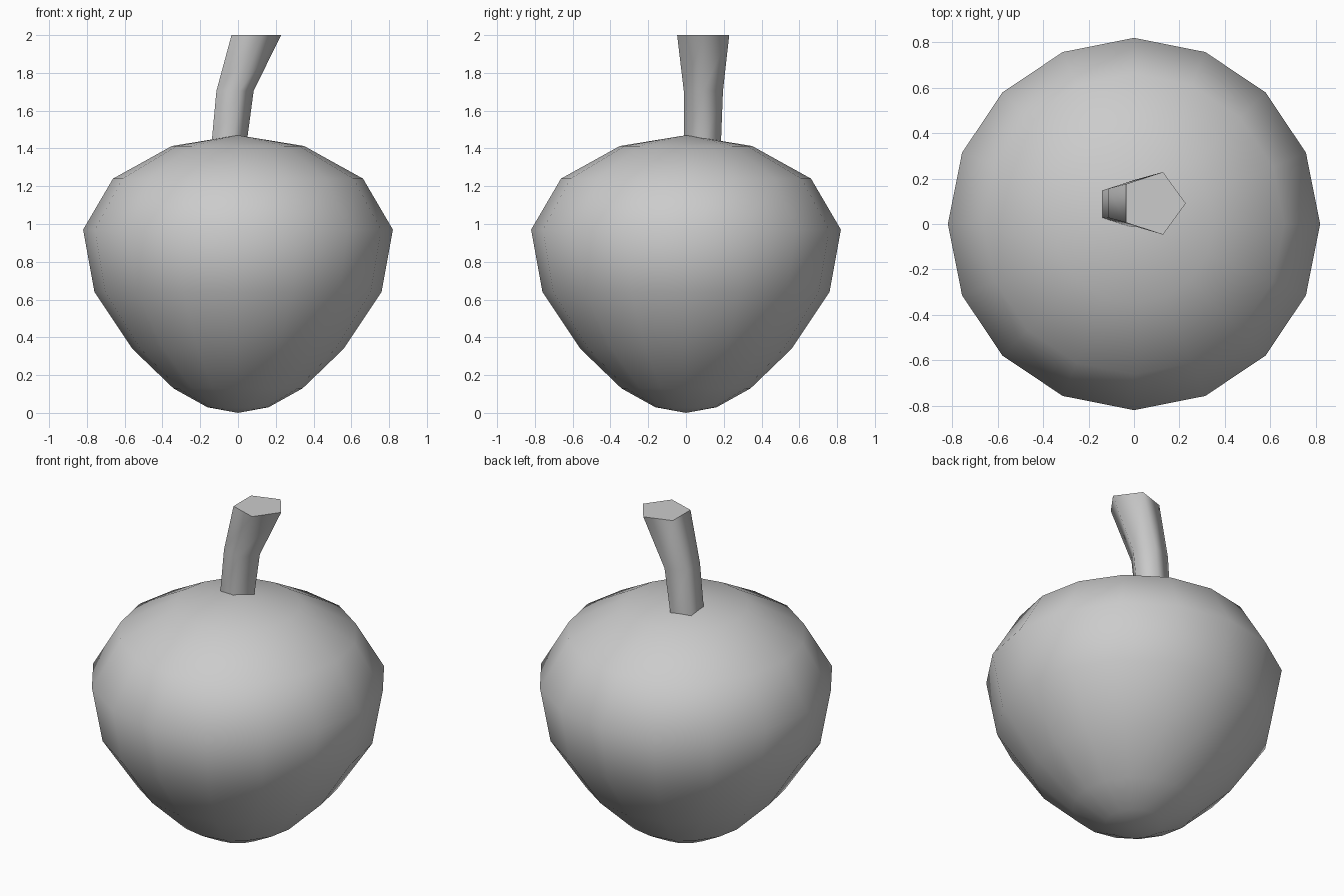
import bpy, bmesh
from math import cos, sin, tau

if "Cube" in bpy.data.objects:
    bpy.data.objects.remove(bpy.data.objects["Cube"])


def loft(name, rings, sides, tip_low=None, tip_high=None):
    """Skin rings (cx, cy, z, radius); close ends with a pole point or a flat cap."""
    bm = bmesh.new()
    loops = [[bm.verts.new((cx + r * cos(tau * i / sides), cy + r * sin(tau * i / sides), z))
              for i in range(sides)] for cx, cy, z, r in rings]
    for a, b in zip(loops, loops[1:]):
        for i in range(sides):
            j = (i + 1) % sides
            bm.faces.new((a[i], a[j], b[j], b[i])).smooth = True
    for loop, tip in ((loops[0], tip_low), (loops[-1], tip_high)):
        if tip is None:
            cap = bm.faces.new(loop)
            for e in cap.edges:
                e.smooth = False
        else:
            pole = bm.verts.new((0, 0, tip))
            for i in range(sides):
                bm.faces.new((loop[i], loop[(i + 1) % sides], pole)).smooth = True
    bmesh.ops.recalc_face_normals(bm, faces=bm.faces)
    mesh = bpy.data.meshes.new(name)
    bm.to_mesh(mesh)
    bm.free()
    obj = bpy.data.objects.new(name, mesh)
    bpy.context.collection.objects.link(obj)
    return obj


# Fruit body: 16-sided, tapering to a rounded point at the bottom
profile = [(0.162, 0.03), (0.342, 0.13), (0.56, 0.34), (0.76, 0.64),
           (0.82, 0.97), (0.662, 1.24), (0.35, 1.413)]
loft("fruit_body", [(0, 0, z, r) for r, z in profile], 16, tip_low=0.0, tip_high=1.47)

# Stem: five-sided, leaning to the right and flaring to a flat cut end
loft("stem", [(-0.06, 0.087, 1.40, 0.102),
              (-0.026, 0.092, 1.705, 0.109),
              (0.083, 0.091, 2.0, 0.145)], 5)
